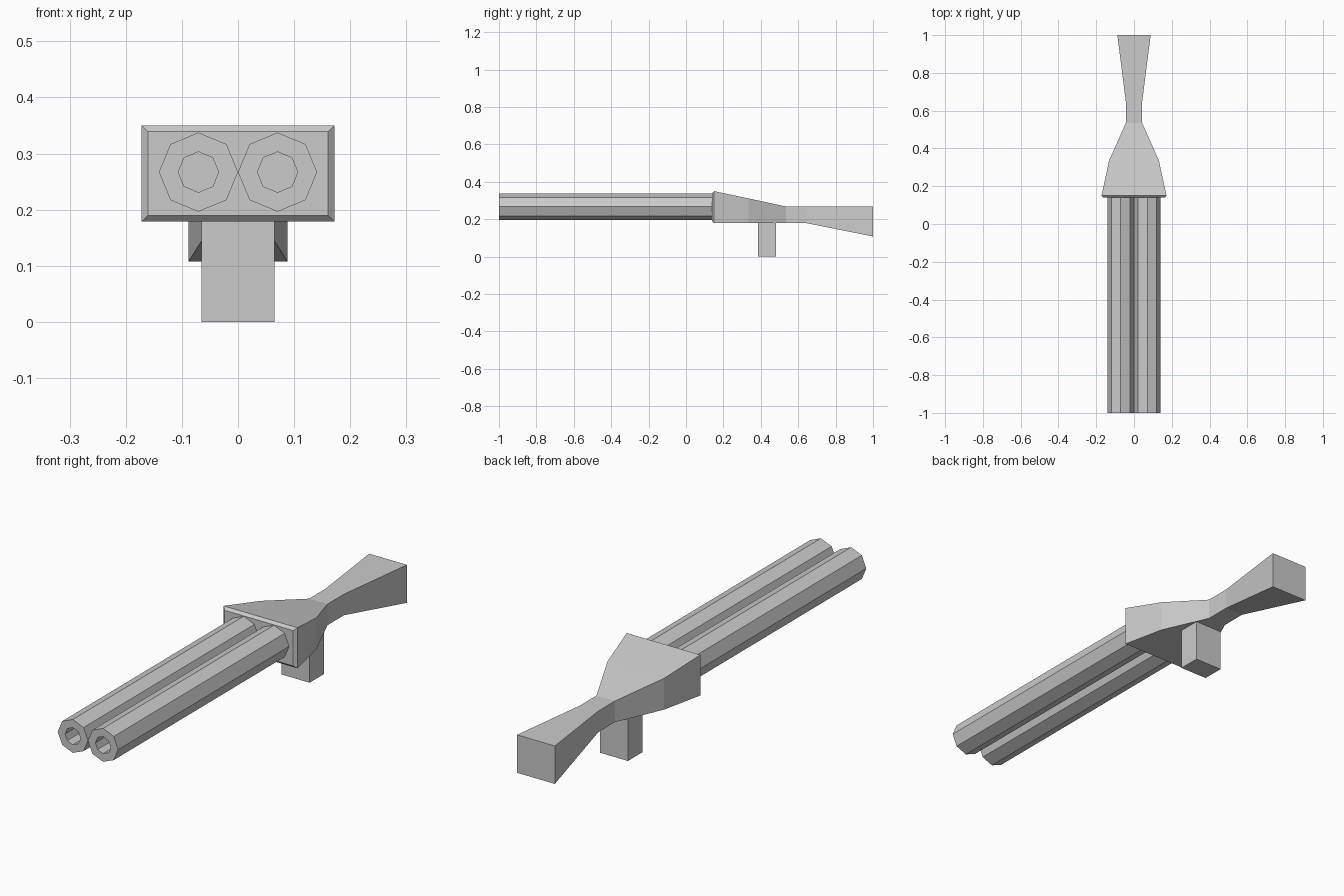
import bpy
import bmesh
from math import cos, sin, pi

if "Cube" in bpy.data.objects:
    bpy.data.objects.remove(bpy.data.objects["Cube"])


def make_object(name, bm):
    bmesh.ops.recalc_face_normals(bm, faces=bm.faces)
    mesh = bpy.data.meshes.new(name)
    bm.to_mesh(mesh)
    bm.free()
    obj = bpy.data.objects.new(name, mesh)
    bpy.context.collection.objects.link(obj)
    return obj


def bridge(bm, a, b):
    n = len(a)
    for i in range(n):
        bm.faces.new((a[i], a[(i + 1) % n], b[(i + 1) % n], b[i]))


def loft(name, sections):
    """Loft rectangles given as (y, half width, bottom z, top z)."""
    bm = bmesh.new()
    rings = [[bm.verts.new(p) for p in
              ((-w, y, lo), (w, y, lo), (w, y, hi), (-w, y, hi))]
             for y, w, lo, hi in sections]
    for a, b in zip(rings, rings[1:]):
        bridge(bm, a, b)
    bm.faces.new(rings[0])
    bm.faces.new(rings[-1])
    return make_object(name, bm)


def barrel(name, cx, cz=0.267, outer=0.0705, inner=0.036, y0=-1.0, y1=0.145, sides=8):
    """Octagonal tube with a bore running back to the receiver."""
    bm = bmesh.new()

    def ring(r, y):
        return [bm.verts.new((cx + r * cos(2 * pi * i / sides), y,
                              cz + r * sin(2 * pi * i / sides))) for i in range(sides)]

    rings = [ring(outer, y1), ring(outer, y0), ring(inner, y0), ring(inner, y1 - 0.005)]
    for a, b in zip(rings, rings[1:]):
        bridge(bm, a, b)
    bm.faces.new(rings[0])
    bm.faces.new(rings[-1])
    return make_object(name, bm)


# Twin barrels
for side, label in ((-1, "left"), (1, "right")):
    barrel("barrel_" + label, side * 0.0705)

# Receiver with chamfered front, tapering into the flared stock
loft("receiver_and_stock", [
    (0.139, 0.160, 0.190, 0.339),
    (0.150, 0.172, 0.179, 0.350),
    (0.335, 0.132, 0.179, 0.311),
    (0.535, 0.043, 0.179, 0.268),
    (0.645, 0.043, 0.179, 0.268),
    (1.000, 0.088, 0.108, 0.268),
])

# Grip block below the receiver
bm = bmesh.new()
bmesh.ops.create_cube(bm, size=1)
bmesh.ops.scale(bm, vec=(0.13, 0.096, 0.18), verts=bm.verts)
bmesh.ops.translate(bm, vec=(0, 0.432, 0.09), verts=bm.verts)
make_object("grip", bm)
